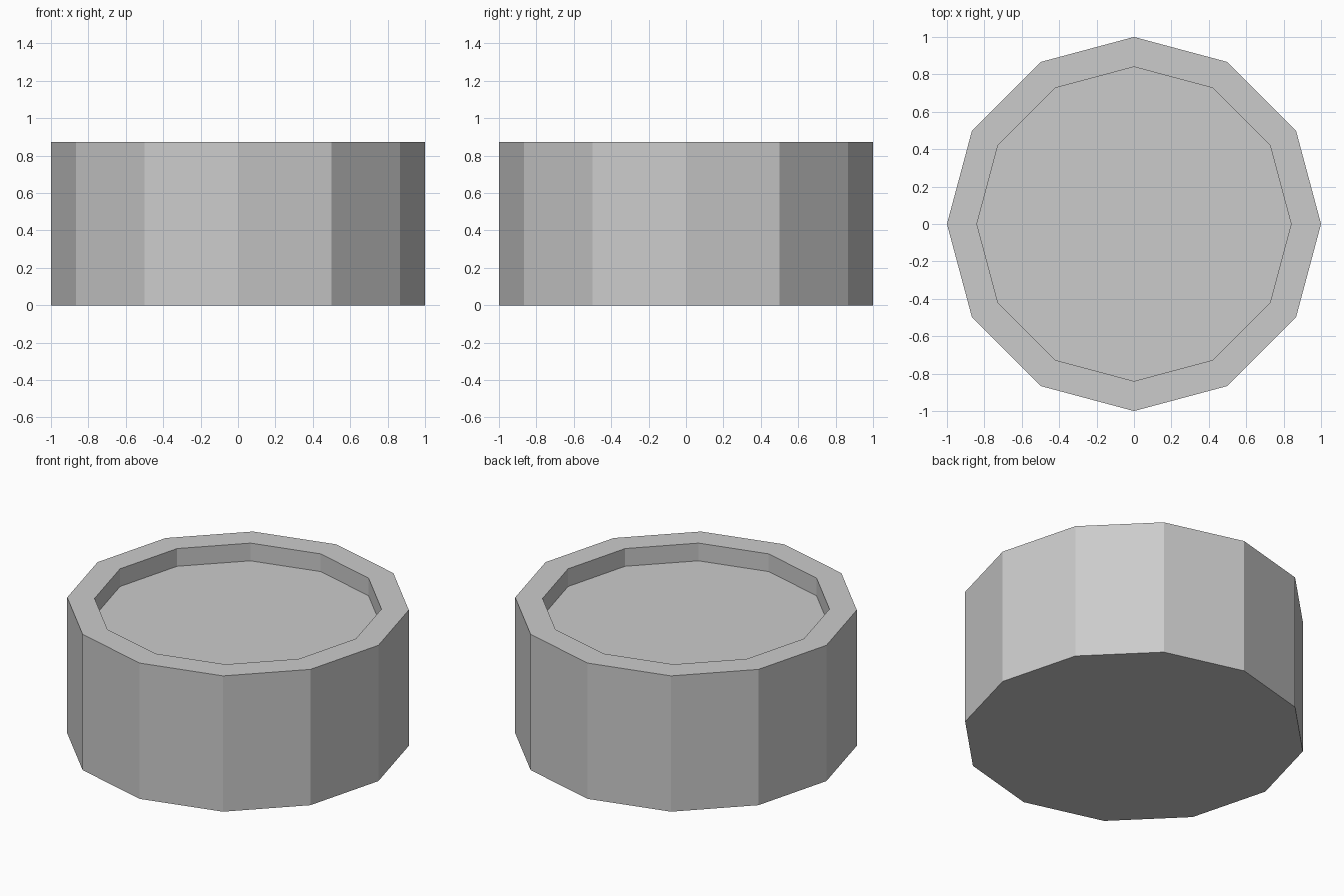
import bpy
import bmesh
from math import cos, sin, tau

if "Cube" in bpy.data.objects:
    bpy.data.objects.remove(bpy.data.objects["Cube"])

SIDES = 12
# Profile (radius, height) from the base, over the rim, down into the recess
PROFILE = [(1.0, 0.0), (1.0, 0.874), (0.84, 0.874), (0.84, 0.76)]

bm = bmesh.new()
rings = [[bm.verts.new((r * cos(tau * i / SIDES), r * sin(tau * i / SIDES), z))
          for i in range(SIDES)] for r, z in PROFILE]

# Outer wall, rim and recess wall
for low, high in zip(rings, rings[1:]):
    for i in range(SIDES):
        j = (i + 1) % SIDES
        bm.faces.new((low[i], low[j], high[j], high[i]))

# Base and recess floor
bm.faces.new(rings[0][::-1])
bm.faces.new(rings[-1])
bmesh.ops.recalc_face_normals(bm, faces=bm.faces[:])

mesh = bpy.data.meshes.new("recessed_drum")
bm.to_mesh(mesh)
bm.free()
drum = bpy.data.objects.new("recessed_drum", mesh)
bpy.context.collection.objects.link(drum)
